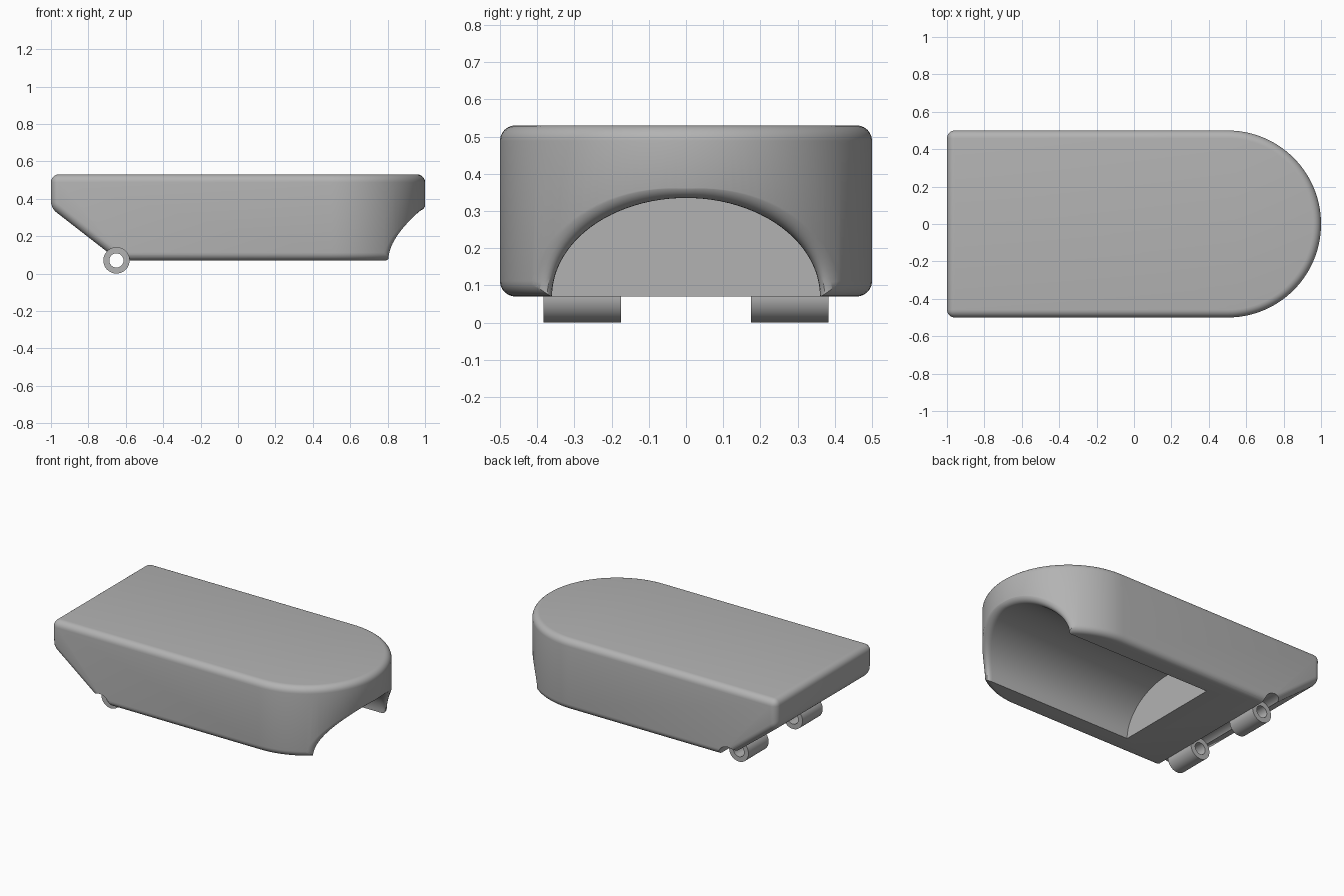
import bpy, bmesh
from math import sin, cos, pi, sqrt, radians

if "Cube" in bpy.data.objects:
    bpy.data.objects.remove(bpy.data.objects["Cube"])

GREY = (0.45, 0.45, 0.45, 1)
grey = bpy.data.materials.new("grey")
grey.use_nodes = True
grey.diffuse_color = GREY
grey.node_tree.nodes["Principled BSDF"].inputs["Base Color"].default_value = GREY

BOTTOM, TOP, HALF = 0.07, 0.53, 0.5
HINGE_X, HINGE_Z, HINGE_R = -0.65, 0.07, 0.07


def make_object(name, bm):
    bmesh.ops.recalc_face_normals(bm, faces=bm.faces)
    mesh = bpy.data.meshes.new(name)
    bm.to_mesh(mesh)
    bm.free()
    mesh.materials.append(grey)
    obj = bpy.data.objects.new(name, mesh)
    bpy.context.collection.objects.link(obj)
    return obj


def loft(bm, rings, closed=False):
    """Skin matching rings; cap the ends, or join last to first."""
    rows = [[bm.verts.new(p) for p in ring] for ring in rings]
    pairs = list(zip(rows, rows[1:]))
    if closed:
        pairs.append((rows[-1], rows[0]))
    for a, b in pairs:
        for i in range(len(a)):
            j = (i + 1) % len(a)
            bm.faces.new((a[i], a[j], b[j], b[i]))
    if not closed:
        bm.faces.new(rows[0])
        bm.faces.new(rows[-1])


def circle(radius, y, count=48):
    return [(HINGE_X + radius * cos(2 * pi * i / count), y,
             HINGE_Z + radius * sin(2 * pi * i / count)) for i in range(count)]


def cut(obj, cutter):
    cutter.hide_render = True
    mod = obj.modifiers.new("cut", 'BOOLEAN')
    mod.operation, mod.solver, mod.object = 'DIFFERENCE', 'EXACT', cutter
    bpy.context.view_layer.objects.active = obj
    bpy.ops.object.modifier_apply(modifier=mod.name)
    bpy.data.objects.remove(cutter)


def smooth(obj):
    bpy.ops.object.select_all(action='DESELECT')
    obj.select_set(True)
    bpy.context.view_layer.objects.active = obj
    bpy.ops.object.shade_smooth_by_angle(angle=radians(30))


# Body: D-shaped slab with a sloped square end and rounded edges
outline = [(-1, -HALF)]
outline += [(HALF + HALF * sin(pi * i / 64), -HALF * cos(pi * i / 64)) for i in range(65)]
outline += [(-1, HALF)]
bm = bmesh.new()
loft(bm, [[(x, y, z) for x, y in outline] for z in (BOTTOM, TOP)])
cut_plane = bmesh.ops.bisect_plane(
    bm, geom=bm.verts[:] + bm.edges[:] + bm.faces[:], plane_co=(-1, 0, 0.35),
    plane_no=(-0.28, 0, -0.36), clear_outer=True)
bmesh.ops.holes_fill(bm, edges=[e for e in bm.edges if e.is_boundary])
bmesh.ops.recalc_face_normals(bm, faces=bm.faces)
sharp = [e for e in bm.edges if e.calc_face_angle(0) > radians(20)]
bmesh.ops.bevel(bm, geom=sharp, offset=0.042, segments=6, profile=0.5, affect='EDGES')
body = make_object("body", bm)

# Arched tunnel with a flared mouth at the round end
arch = [pi * i / 48 for i in range(49)]


def arch_ring(flare, x_at):
    pts = []
    for t in arch:
        d = flare * (0.04 + 0.035 * abs(cos(t)))
        y = (0.36 + d) * cos(t)
        z = BOTTOM + (0.265 + d) * sin(t)
        pts.append((x_at(y, t), y, z))
    first, last = pts[0], pts[-1]
    return [(first[0], first[1], -0.05)] + pts + [(last[0], last[1], -0.05)]


def mouth_x(flare):
    def x_at(y, t):
        r = 0.04 + 0.035 * abs(cos(t))
        depth = r * (1 - sqrt(1 - (1 - flare) ** 2))
        return HALF + sqrt(HALF ** 2 - y * y) - depth + 0.003
    return x_at


rings = [arch_ring(0, lambda y, t: -0.25)]
for k in range(9):
    f = 1 - cos(k / 8 * pi / 2)
    rings.append(arch_ring(f, mouth_x(f)))
rings.append(arch_ring(1, lambda y, t: 1.3))
bm = bmesh.new()
loft(bm, rings)
cut(body, make_object("tunnel_cutter", bm))

# Groove across the underside for the hinge
bm = bmesh.new()
loft(bm, [circle(HINGE_R - 0.001, y) for y in (-0.7, 0.7)])
cut(body, make_object("groove_cutter", bm))
smooth(body)

# Hinge barrels: two short tubes
for name, side in (("front_hinge_barrel", -1), ("back_hinge_barrel", 1)):
    near, far = 0.175 * side, 0.383 * side
    bm = bmesh.new()
    loft(bm, [circle(HINGE_R, near), circle(HINGE_R, far),
              circle(0.038, far), circle(0.038, near)], closed=True)
    smooth(make_object(name, bm))
